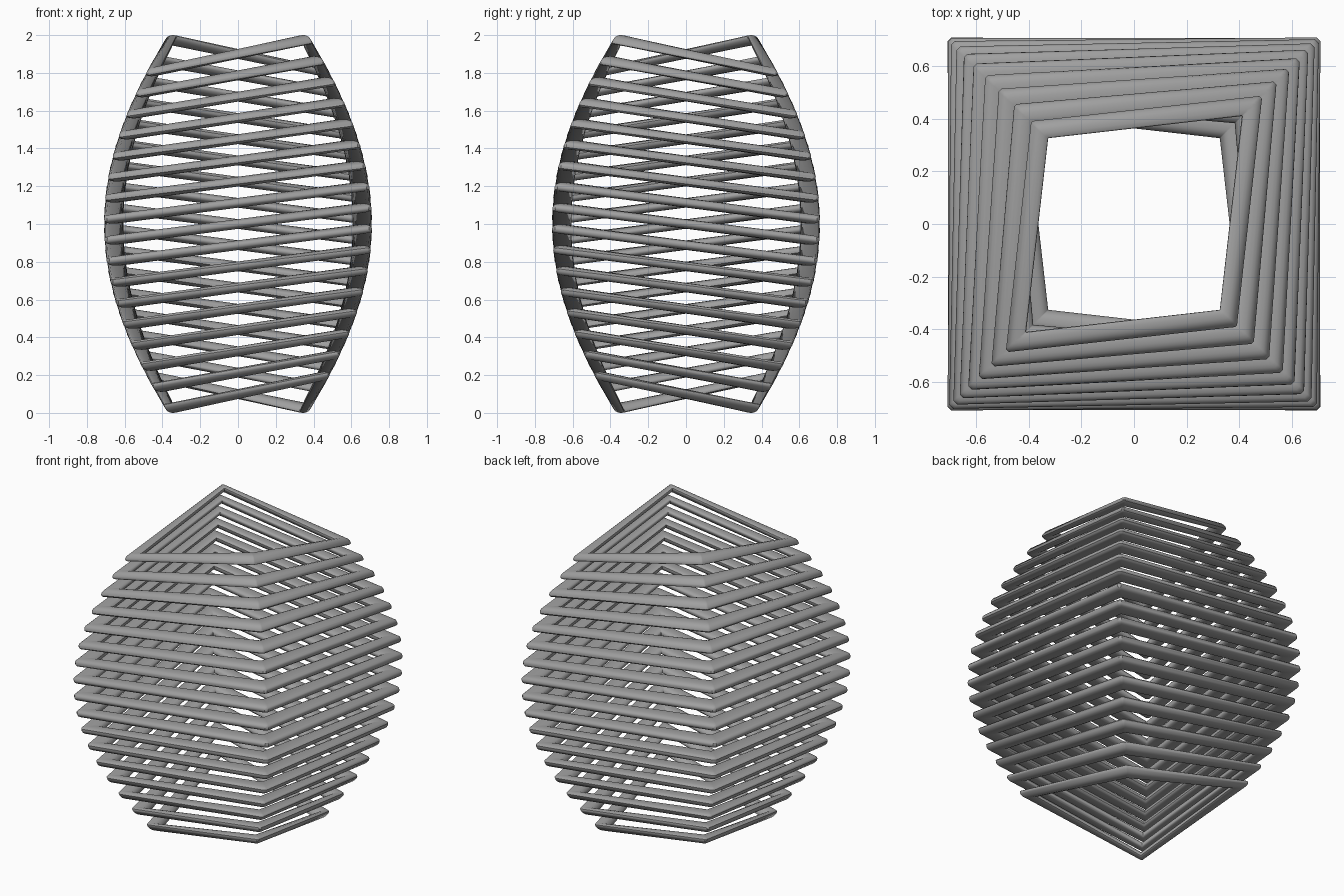
import bpy, bmesh
from math import sin, cos, pi, radians, copysign

cube = bpy.data.objects.get("Cube")
if cube:
    bpy.data.objects.remove(cube, do_unlink=True)

RINGS, SIDES = 17, 16
HALF = 0.71        # outer half width at mid height
WALL = 0.142       # bar width relative to the half width
THICK = 0.05       # bar height
RISE = 0.168       # height between low and high corners
CORNERS = [(1, -1), (1, 1), (-1, 1), (-1, -1)]

grey = bpy.data.materials.new("mid grey")
grey.use_nodes = True
colour = (0.35, 0.35, 0.35, 1)
grey.diffuse_color = colour
grey.node_tree.nodes["Principled BSDF"].inputs["Base Color"].default_value = colour


def rounded(v):
    # squared ellipse
    return copysign(abs(v) ** 0.75, v)


def half_width(z):
    # barrel profile of the whole stack
    return HALF * cos(radians(58.5 * (z - 1)))


def saddle_ring(index):
    u = 2 * index / (RINGS - 1) - 1
    z_mid = 1 + u * (1 - RISE / 2 - THICK / 2)
    bm = bmesh.new()
    loops = []
    for sx, sy in CORNERS:
        high = -sx * sy
        # two cross-sections per corner give a small chamfer
        for first in (True, False):
            loop = []
            for k in range(SIDES):
                a = 2 * pi * k / SIDES
                c, s = rounded(cos(a)), rounded(sin(a))
                z = z_mid + high * RISE / 2 + s * THICK / 2
                half = half_width(z)
                o = half * (1 - WALL / 2 + WALL / 2 * c)
                d = half * (0.003 + 0.009 * (1 + c))
                cut_x = first == (high < 0)
                x, y = (o, o - d) if cut_x else (o - d, o)
                loop.append(bm.verts.new((sx * x, sy * y, z)))
            loops.append(loop)
    # skin the closed loop of cross-sections
    for a, b in zip(loops, loops[1:] + loops[:1]):
        for k in range(SIDES):
            n = (k + 1) % SIDES
            bm.faces.new((a[k], b[k], b[n], a[n]))
    bmesh.ops.recalc_face_normals(bm, faces=bm.faces)
    mesh = bpy.data.meshes.new(f"saddle_ring_{index + 1}")
    bm.to_mesh(mesh)
    bm.free()
    mesh.materials.append(grey)
    obj = bpy.data.objects.new(mesh.name, mesh)
    bpy.context.collection.objects.link(obj)
    return obj


rings = [saddle_ring(i) for i in range(RINGS)]

# smooth bars with crisp corners
bpy.ops.object.select_all(action="DESELECT")
for ring in rings:
    ring.select_set(True)
bpy.context.view_layer.objects.active = rings[0]
bpy.ops.object.shade_smooth_by_angle(angle=radians(40))
